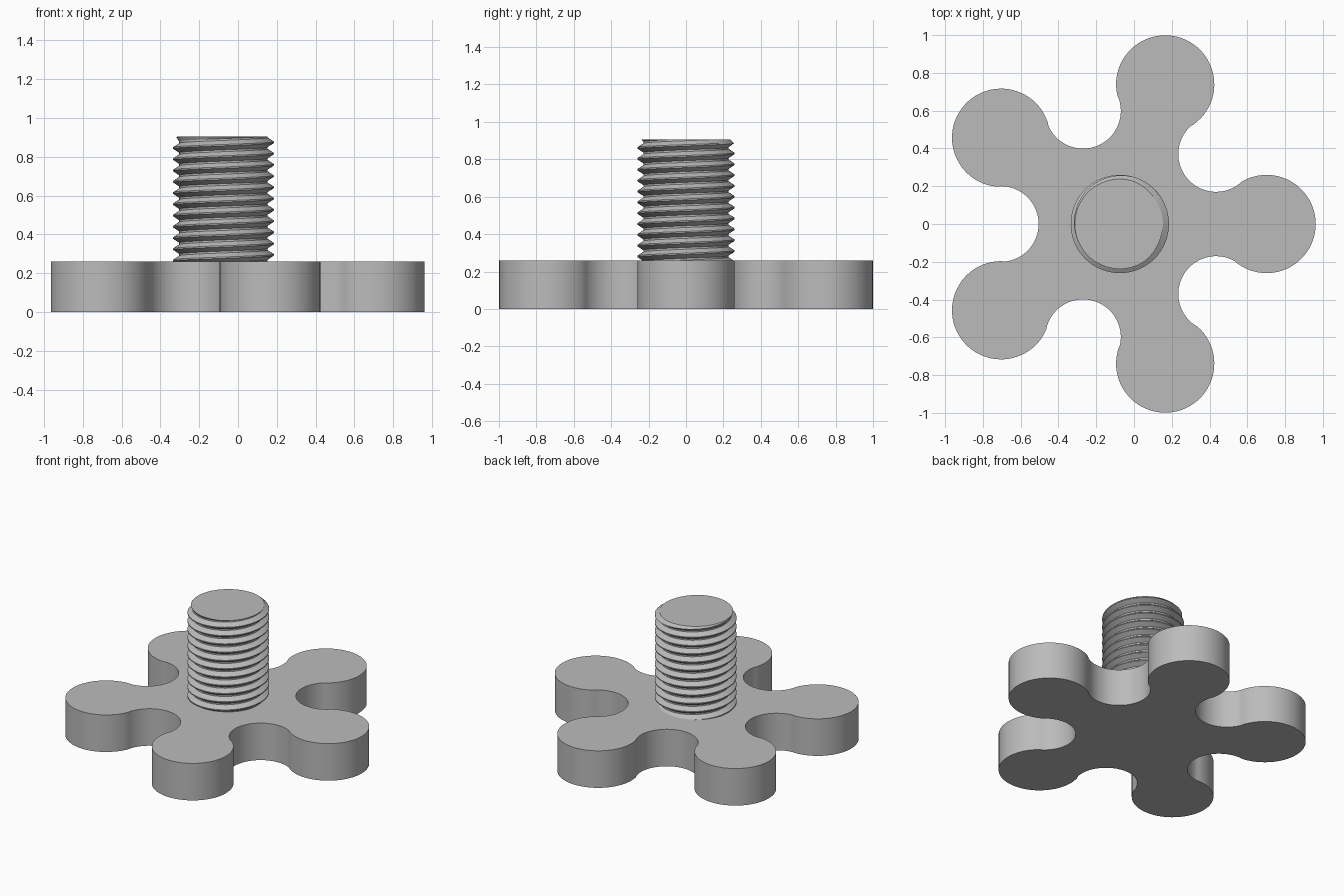
import bpy, bmesh
from math import sin, cos, pi, tau, atan2, radians
from mathutils import Vector

cube = bpy.data.objects.get("Cube")
if cube:
    bpy.data.objects.remove(cube, do_unlink=True)

CENTRE_X = -0.075
GRIP_TOP = 0.26

grey = bpy.data.materials.new("plain grey")
grey.use_nodes = True
grey.diffuse_color = (0.5, 0.5, 0.5, 1)
grey.node_tree.nodes["Principled BSDF"].inputs["Base Color"].default_value = (0.5, 0.5, 0.5, 1)


def finish(bm, name, angle):
    bmesh.ops.recalc_face_normals(bm, faces=bm.faces)
    mesh = bpy.data.meshes.new(name)
    bm.to_mesh(mesh)
    bm.free()
    mesh.materials.append(grey)
    obj = bpy.data.objects.new(name, mesh)
    obj.location.x = CENTRE_X
    bpy.context.collection.objects.link(obj)
    bpy.ops.object.select_all(action="DESELECT")
    obj.select_set(True)
    bpy.context.view_layer.objects.active = obj
    bpy.ops.object.shade_smooth_by_angle(angle=radians(angle))
    return obj


def polar(r, a):
    return Vector((r * cos(a), r * sin(a), 0))


def arc(centre, r, start, end, steps):
    return [centre + polar(r, start + (end - start) * i / steps) for i in range(steps)]


# Grip: five round lobes joined by tangent round notches
LOBE_R, LOBE_D, NOTCH_R, NOTCH_D = 0.26, 0.777, 0.2, 0.63
lobe, notch = polar(LOBE_D, 0), polar(NOTCH_D, pi / 5)
to_notch = notch - lobe
tangent = atan2(to_notch.y, to_notch.x)
outline = []
for i in range(5):
    turn = i * tau / 5
    outline += arc(polar(LOBE_D, turn), LOBE_R, turn - tangent, turn + tangent, 48)
    mid = turn + pi / 5
    sweep = pi + tangent - pi / 5
    outline += arc(polar(NOTCH_D, mid), NOTCH_R, mid + sweep, mid + tau - sweep, 32)

bm = bmesh.new()
base = bm.faces.new([bm.verts.new(p) for p in outline])
raised = bmesh.ops.extrude_face_region(bm, geom=[base])["geom"]
bmesh.ops.translate(bm, vec=(0, 0, GRIP_TOP),
                    verts=[v for v in raised if isinstance(v, bmesh.types.BMVert)])
finish(bm, "star_grip", 30)

# Threaded stud: rows of points climb along the helix, trimmed at both ends
PITCH, CREST, ROOT, TOP, BOTTOM = 0.058, 0.26, 0.228, 0.905, 0.25
SEGMENTS = 72
TIP_Z = 0.875


def thread_radius(z, angle):
    phase = ((z - TIP_Z) / PITCH - angle / tau) % 1
    away = min(phase, 1 - phase)
    height = min(max((0.42 - away) / 0.36, 0), 1)
    return min(ROOT + (CREST - ROOT) * height, 0.238 + TOP - z)


bm = bmesh.new()
columns = []
for s in range(SEGMENTS + 1):
    angle = tau * s / SEGMENTS
    column = []
    for turn in range(-13, 3):
        for offset in (-0.42, -0.06, 0.06, 0.42):
            z = TIP_Z + PITCH * (turn + offset + angle / tau)
            z = min(max(z, BOTTOM), TOP)
            p = polar(thread_radius(z, angle), angle)
            column.append(bm.verts.new((p.x, p.y, z)))
    columns.append(column)
for a, b in zip(columns, columns[1:]):
    for k in range(len(a) - 1):
        bm.faces.new((a[k], b[k], b[k + 1], a[k + 1]))
bmesh.ops.remove_doubles(bm, verts=bm.verts, dist=0.00005)
bmesh.ops.dissolve_degenerate(bm, edges=bm.edges, dist=0.00005)

# Flat end faces close the stud
for level in (BOTTOM, TOP):
    rim = [v for v in bm.verts if abs(v.co.z - level) < 0.0001]
    rim.sort(key=lambda v: atan2(v.co.y, v.co.x))
    hub = bm.verts.new((0, 0, level))
    for a, b in zip(rim, rim[1:] + rim[:1]):
        bm.faces.new((hub, a, b))
finish(bm, "threaded_stud", 25)
